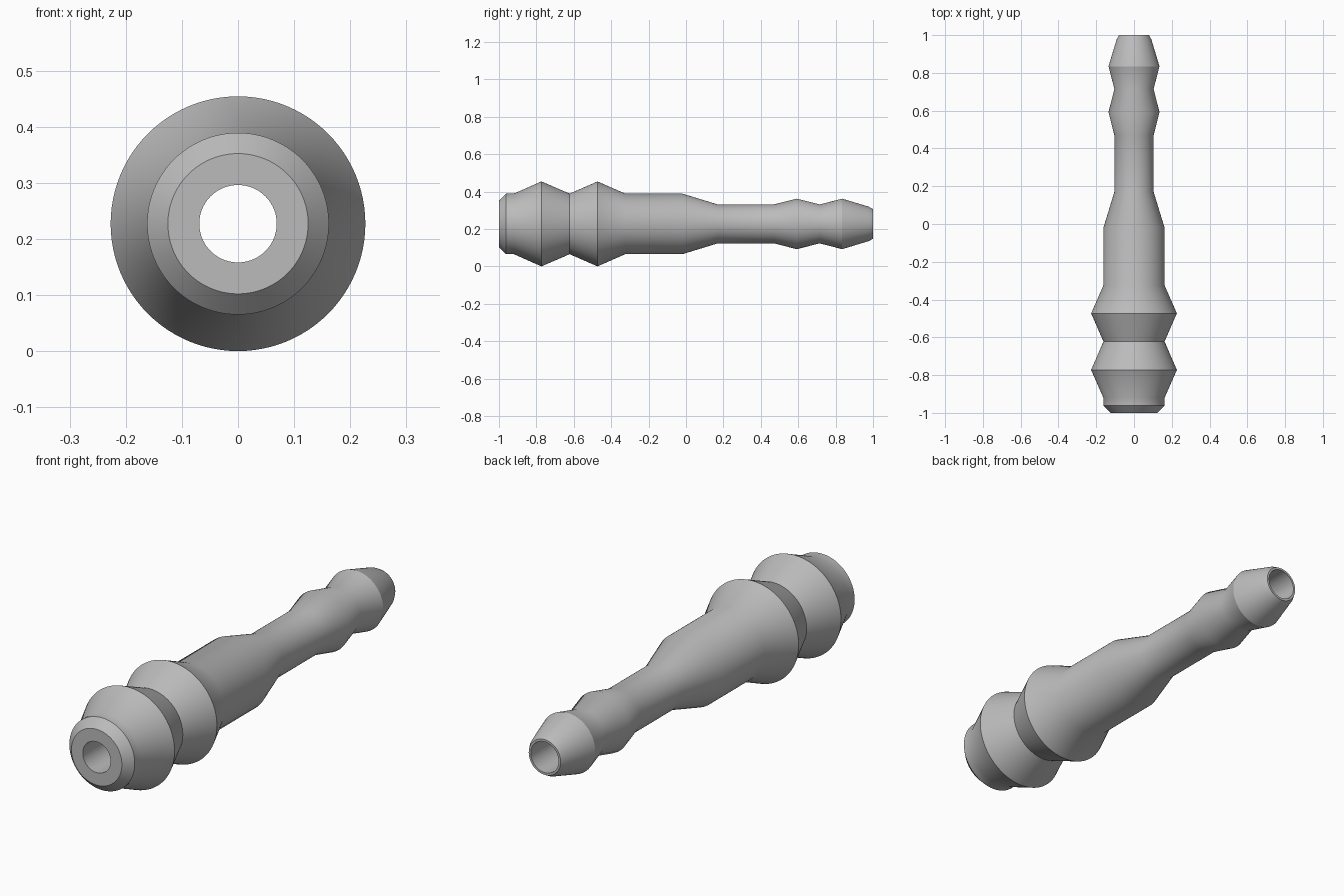
import bpy, bmesh, math

if "Cube" in bpy.data.objects:
    bpy.data.objects.remove(bpy.data.objects["Cube"])

SIDES = 96
AXIS_Z = 0.227

# (y, radius) along the outside, then back through the straight bore
PROFILE = [
    (-1.0, 0.125), (-0.962, 0.162), (-0.92, 0.162),          # large chamfered end
    (-0.773, 0.227), (-0.622, 0.162), (-0.473, 0.227),       # two large barbs
    (-0.325, 0.162), (-0.02, 0.162), (0.17, 0.104),          # body and taper
    (0.47, 0.104), (0.592, 0.135), (0.715, 0.104),           # thin neck, small barb
    (0.835, 0.135), (0.977, 0.092), (1.0, 0.079),            # end barb and small tip
    (1.0, 0.069), (-1.0, 0.069),                             # bore
]

grey = bpy.data.materials.new("plain grey")
grey.diffuse_color = (0.5, 0.5, 0.5, 1)
grey.use_nodes = True
grey.node_tree.nodes["Principled BSDF"].inputs["Base Color"].default_value = grey.diffuse_color

# Revolve the closed profile around the y axis
bm = bmesh.new()
rings = []
for y, r in PROFILE:
    rings.append([bm.verts.new((r * math.sin(2 * math.pi * i / SIDES), y,
                                AXIS_Z + r * math.cos(2 * math.pi * i / SIDES)))
                  for i in range(SIDES)])
for k, ring in enumerate(rings):
    nxt = rings[(k + 1) % len(rings)]
    for i in range(SIDES):
        j = (i + 1) % SIDES
        bm.faces.new((ring[i], ring[j], nxt[j], nxt[i]))
bmesh.ops.recalc_face_normals(bm, faces=bm.faces)

mesh = bpy.data.meshes.new("hose_connector")
bm.to_mesh(mesh)
bm.free()
mesh.materials.append(grey)
connector = bpy.data.objects.new("hose_connector", mesh)
bpy.context.collection.objects.link(connector)

# Smooth sides with crisp barb edges
bpy.context.view_layer.objects.active = connector
connector.select_set(True)
bpy.ops.object.shade_smooth_by_angle(angle=math.radians(29))
